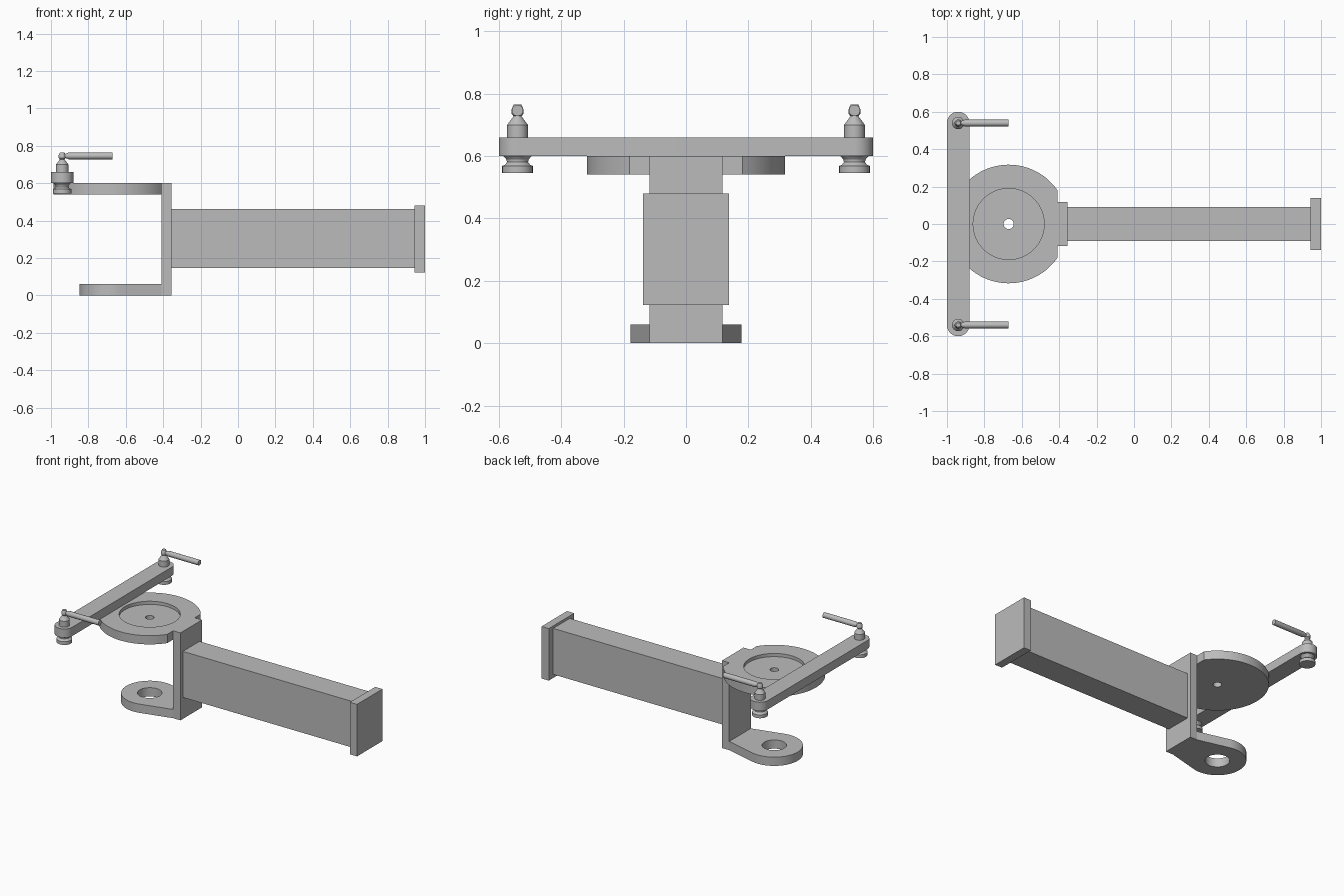
import bpy
import bmesh
from math import sin, cos, acos, atan2, hypot, pi, radians
from mathutils import Matrix

cube = bpy.data.objects.get("Cube")
if cube:
    bpy.data.objects.remove(cube, do_unlink=True)

grey = bpy.data.materials.new("plain_grey")
grey.use_nodes = True
GREY = (0.5, 0.5, 0.5, 1)
grey.diffuse_color = GREY
grey.node_tree.nodes["Principled BSDF"].inputs["Base Color"].default_value = GREY


def finish(obj):
    """Assign the material and smooth the round surfaces only."""
    obj.data.materials.clear()
    obj.data.materials.append(grey)
    bpy.ops.object.select_all(action='DESELECT')
    obj.select_set(True)
    bpy.context.view_layer.objects.active = obj
    bpy.ops.object.shade_smooth_by_angle(angle=radians(30))
    return obj


def from_bmesh(name, bm):
    bmesh.ops.recalc_face_normals(bm, faces=bm.faces)
    mesh = bpy.data.meshes.new(name)
    bm.to_mesh(mesh)
    bm.free()
    obj = bpy.data.objects.new(name, mesh)
    bpy.context.collection.objects.link(obj)
    return finish(obj)


def box(name, x0, x1, half_y, z0, z1):
    bm = bmesh.new()
    size = Matrix.Diagonal((x1 - x0, 2 * half_y, z1 - z0, 1))
    place = Matrix.Translation(((x0 + x1) / 2, 0, (z0 + z1) / 2))
    bmesh.ops.create_cube(bm, size=1, matrix=place @ size)
    return from_bmesh(name, bm)


def arc(cx, cy, r, a0, a1, n):
    return [(cx + r * cos(a0 + (a1 - a0) * i / n),
             cy + r * sin(a0 + (a1 - a0) * i / n)) for i in range(n + 1)]


def circle(cx, cy, r, n=64):
    return arc(cx, cy, r, 0, 2 * pi, n)[:-1]


def plate(name, loops, z0, z1):
    """Flat plate from an outer outline and any hole outlines."""
    curve = bpy.data.curves.new(name, 'CURVE')
    curve.dimensions = '2D'
    curve.fill_mode = 'BOTH'
    curve.extrude = (z1 - z0) / 2
    for points in loops:
        spline = curve.splines.new('POLY')
        spline.points.add(len(points) - 1)
        for p, (x, y) in zip(spline.points, points):
            p.co = (x, y, 0, 1)
        spline.use_cyclic_u = True
    obj = bpy.data.objects.new(name, curve)
    bpy.context.collection.objects.link(obj)
    obj.location.z = (z0 + z1) / 2
    bpy.ops.object.select_all(action='DESELECT')
    obj.select_set(True)
    bpy.context.view_layer.objects.active = obj
    bpy.ops.object.convert(target='MESH')
    obj = bpy.context.view_layer.objects.active
    bm = bmesh.new()
    bm.from_mesh(obj.data)
    bmesh.ops.remove_doubles(bm, verts=bm.verts, dist=0.0001)
    bmesh.ops.recalc_face_normals(bm, faces=bm.faces)
    bm.to_mesh(obj.data)
    bm.free()
    return finish(obj)


def lathe(name, profile, matrix, n=32):
    """Turn a (radius, height) profile about its own z axis."""
    bm = bmesh.new()
    rings = [[bm.verts.new((x, y, h)) for x, y in circle(0, 0, r, n)]
             for r, h in profile]
    for low, high in zip(rings, rings[1:]):
        for i in range(n):
            j = (i + 1) % n
            bm.faces.new((low[i], low[j], high[j], high[i]))
    bm.faces.new(rings[0])
    bm.faces.new(rings[-1])
    bm.transform(matrix)
    return from_bmesh(name, bm)


# Beam, end cap and upright
UPRIGHT_X, UPRIGHT_HALF = -0.41, 0.117
box("beam", -0.355, 0.945, 0.09, 0.147, 0.463)
box("end_cap", 0.945, 1.0, 0.138, 0.123, 0.48)
box("upright", UPRIGHT_X, -0.355, UPRIGHT_HALF, 0, 0.6)

# Lower eye plate: round end joined to the upright by tangent sides
CX = -0.67
EYE_R = 0.178
dx = UPRIGHT_X - CX
tangent = atan2(UPRIGHT_HALF, dx) + acos(EYE_R / hypot(dx, UPRIGHT_HALF))
eye = arc(CX, 0, EYE_R, tangent, 2 * pi - tangent, 56)
eye += [(UPRIGHT_X, -UPRIGHT_HALF), (UPRIGHT_X, UPRIGHT_HALF)]
plate("lower_eye_plate", [eye, circle(CX, 0, 0.076)], 0, 0.06)

# Upper turntable: trimmed disc with a recess and a centre hole
DISC_R = 0.317
trim = acos(dx / DISC_R)
disc = arc(CX, 0, DISC_R, trim, 2 * pi - trim, 72)
plate("turntable_floor", [disc, circle(CX, 0, 0.027, 32)], 0.54, 0.578)
plate("turntable_rim", [disc, circle(CX, 0, 0.19)], 0.578, 0.6)

# Cross bar with rounded ends
BAR_X, PIN_Y, BAR_R = -0.94, 0.54, 0.06
bar = arc(BAR_X, PIN_Y, BAR_R, 0, pi, 24) + arc(BAR_X, -PIN_Y, BAR_R, pi, 2 * pi, 24)
plate("cross_bar", [bar], 0.6, 0.66)

# Pins and handles, one pair at each end of the bar
PIN = [(0.049, 0.545), (0.049, 0.568), (0.04, 0.572), (0.034, 0.58),
       (0.035, 0.588), (0.045, 0.6), (0.033, 0.601), (0.033, 0.7),
       (0.016, 0.723), (0.013, 0.728), (0.019, 0.735), (0.019, 0.75),
       (0.012, 0.765)]
HANDLE = [(0.006, -0.935), (0.018, -0.905), (0.018, -0.67)]
for side, sign in (("left", 1), ("right", -1)):
    y = sign * PIN_Y
    lathe(side + "_pin", PIN, Matrix.Translation((BAR_X, y, 0)))
    lathe(side + "_handle", HANDLE,
          Matrix.Translation((0, y, 0.746)) @ Matrix.Rotation(pi / 2, 4, 'Y'), 24)
